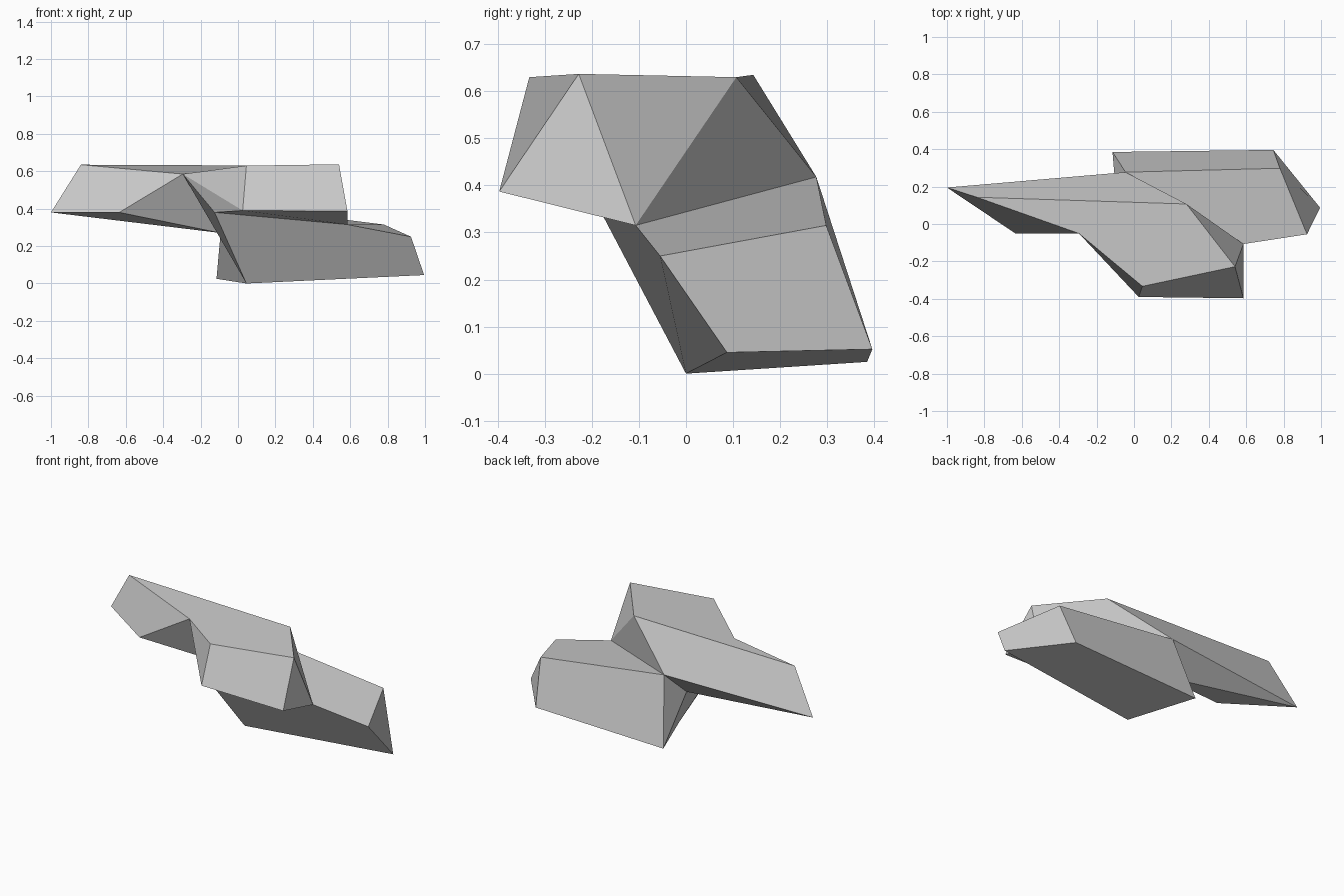
import bpy
import bmesh

# Remove the default cube
cube = bpy.data.objects.get("Cube")
if cube:
    bpy.data.objects.remove(cube, do_unlink=True)


def make_material(name, colour):
    material = bpy.data.materials.new(name)
    material.use_nodes = True
    material.diffuse_color = colour
    shader = material.node_tree.nodes["Principled BSDF"]
    shader.inputs["Base Color"].default_value = colour
    shader.inputs["Roughness"].default_value = 0.9
    return material


def build_faceted_solid(name, corners, facets, material):
    """Build one closed flat-shaded solid from lettered corners."""
    bm = bmesh.new()
    verts = {key: bm.verts.new(point) for key, point in corners.items()}
    for facet in facets.split():
        bm.faces.new([verts[key] for key in facet])
    bmesh.ops.recalc_face_normals(bm, faces=bm.faces)
    mesh = bpy.data.meshes.new(name)
    bm.to_mesh(mesh)
    bm.free()
    mesh.materials.append(material)
    solid = bpy.data.objects.new(name, mesh)
    bpy.context.collection.objects.link(solid)
    return solid


# Upper ledge: capital letters are its lower rim, small letters its flat top
upper_ledge = {
    "A": (-1, .195, .38), "a": (-.84, .143, .635),
    "B": (-.635, -.05, .38), "c": (-.295, -.05, .585),
    "D": (.025, -.39, .39), "d": (.045, -.333, .63),
    "E": (.585, -.397, .387), "e": (.54, -.228, .637),
    "g": (.28, .107, .63),
}

# Seam where the upper ledge meets the lower slab
seam = {
    "F": (.585, -.107, .315), "H": (-.045, .277, .418),
    "P": (-.093, .127, .27), "Q": (-.125, -.2, .38),
}

# Lower slab, leaning down towards the back
lower_slab = {
    "I": (-.115, .385, .025), "J": (.745, .396, .052),
    "K": (.78, .298, .315), "L": (.995, .087, .045),
    "M": (.925, -.055, .25), "N": (.045, 0, 0),
}

# Facets of each part, as loops of corner letters
ledge_facets = "acdeg aABc aAHg egF gFH eEF dDEe DEFQ cDd cDQ cBP ABP APH"
slab_facets = "FHKM KJLM INLJ QFMLN HKJI PIN HIP cQNP"

stone_grey = make_material("stone grey", (.6, .6, .6, 1))
build_faceted_solid("rock", {**upper_ledge, **seam, **lower_slab},
                    ledge_facets + " " + slab_facets, stone_grey)
